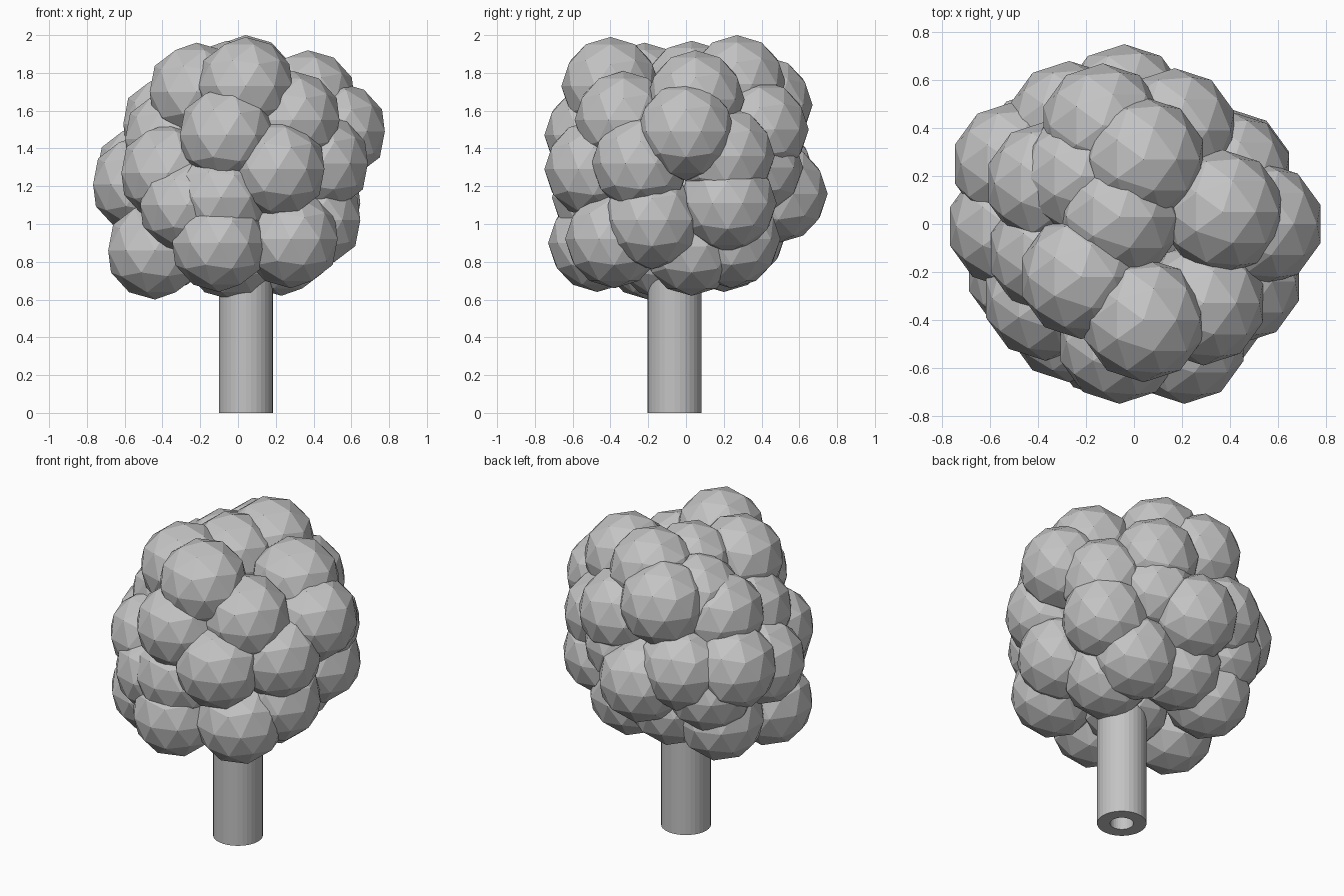
import bpy, bmesh, math

grey = bpy.data.materials.new("plain grey")
grey.diffuse_color = (0.55, 0.55, 0.55, 1)


def finish(bm, name):
    me = bpy.data.meshes.new(name)
    bm.to_mesh(me)
    bm.free()
    me.materials.append(grey)
    ob = bpy.data.objects.new(name, me)
    bpy.context.collection.objects.link(ob)
    return ob


# Trunk: hollow tube, open bore seen from below
def tube(name, x, y, r_out, r_in, z0, z1, n=32):
    bm = bmesh.new()
    rings = []
    for r, z in ((r_out, z0), (r_out, z1), (r_in, z1), (r_in, z0)):
        rings.append([bm.verts.new((x + r * math.cos(2 * math.pi * i / n),
                                    y + r * math.sin(2 * math.pi * i / n), z)) for i in range(n)])
    for k in range(4):
        a, b = rings[k], rings[(k + 1) % 4]
        for i in range(n):
            j = (i + 1) % n
            bm.faces.new((a[i], a[j], b[j], b[i]))
    bmesh.ops.recalc_face_normals(bm, faces=bm.faces)
    return finish(bm, name)


tube("trunk", 0.042, -0.06, 0.143, 0.068, 0, 0.9)

# Foliage: low-poly balls of one size, centres by region
R = 0.26
crown = [(0.04, 0.27, 1.74), (0.04, -0.40, 1.73), (0.37, 0.05, 1.66), (-0.06, 0.03, 1.71),
         (-0.22, -0.22, 1.70), (-0.13, 0.41, 1.63), (-0.36, 0.17, 1.53), (0.29, -0.33, 1.55),
         (-0.22, 0.20, 1.62)]
front = [(-0.06, -0.49, 1.47), (0.21, -0.49, 1.29), (-0.09, -0.45, 1.14), (-0.27, -0.40, 1.10),
         (-0.10, -0.47, 0.90), (-0.44, -0.20, 0.86), (0.28, -0.38, 0.92), (-0.37, -0.31, 1.27)]
right = [(0.53, 0.0, 1.49), (0.40, -0.18, 1.02), (0.44, -0.24, 1.32), (0.40, 0.22, 1.11),
         (0.23, 0.03, 0.88), (0.20, 0.24, 0.92), (0.40, 0.21, 1.36)]
back = [(-0.04, 0.49, 1.16), (0.17, 0.39, 1.50), (-0.27, 0.42, 1.27), (0.15, 0.36, 1.30),
        (-0.10, 0.27, 0.95)]
left = [(-0.50, 0.25, 1.27), (-0.52, -0.01, 1.21), (-0.35, -0.12, 1.45),
        (-0.38, 0.20, 0.90), (-0.38, 0.30, 1.12), (-0.04, -0.12, 0.86)]

bm = bmesh.new()
for c in crown + front + right + back + left:
    res = bmesh.ops.create_icosphere(bm, subdivisions=2, radius=R)
    bmesh.ops.translate(bm, verts=res["verts"], vec=c)
finish(bm, "foliage")
